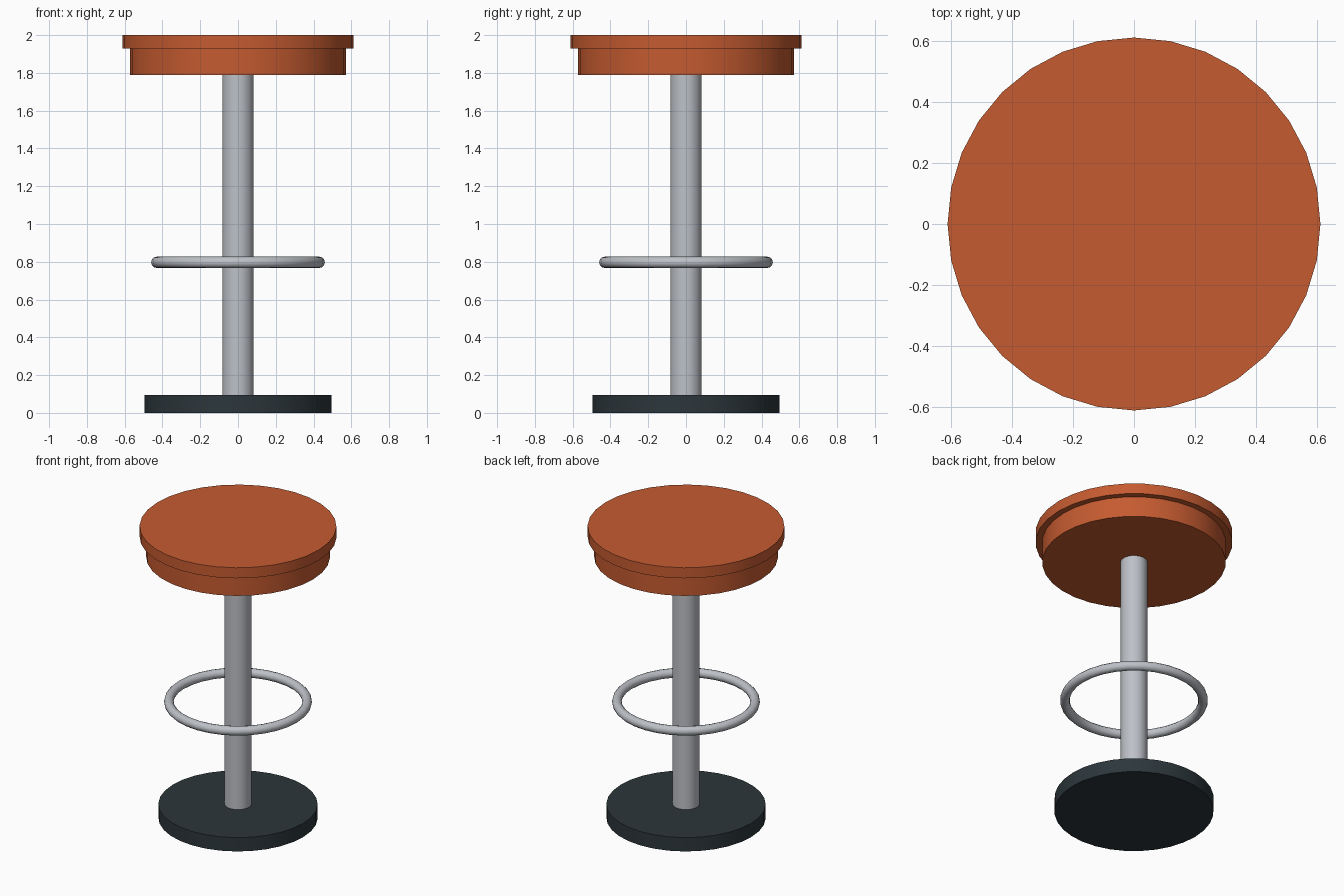
import bpy
import math

cube = bpy.data.objects.get("Cube")
if cube:
    bpy.data.objects.remove(cube, do_unlink=True)


def make_material(name, rgb):
    mat = bpy.data.materials.new(name)
    mat.use_nodes = True
    mat.diffuse_color = (*rgb, 1)
    mat.node_tree.nodes["Principled BSDF"].inputs["Base Color"].default_value = (*rgb, 1)
    return mat


orange = make_material("burnt orange", (0.56, 0.105, 0.03))
metal = make_material("brushed metal", (0.51, 0.53, 0.57))
dark = make_material("dark slate", (0.025, 0.037, 0.044))


def finish(name, mat):
    obj = bpy.context.object
    obj.name = name
    obj.data.name = name
    obj.data.materials.append(mat)
    bpy.ops.object.shade_smooth_by_angle(angle=math.radians(40))
    return obj


def disc(name, radius, bottom, top, mat):
    bpy.ops.mesh.primitive_cylinder_add(
        vertices=32, radius=radius, depth=top - bottom,
        location=(0, 0, (bottom + top) / 2))
    return finish(name, mat)


# Floor plate and column
disc("base_plate", 0.495, 0, 0.095, dark)
disc("post", 0.083, 0.095, 1.788, metal)

# Two-step seat
disc("seat_lower", 0.571, 1.788, 1.928, orange)
disc("seat_cushion", 0.612, 1.928, 2.0, orange)

# Free ring around the column
bpy.ops.mesh.primitive_torus_add(
    major_radius=0.43, minor_radius=0.03, major_segments=32,
    minor_segments=12, location=(0, 0, 0.797))
finish("foot_ring", metal)
